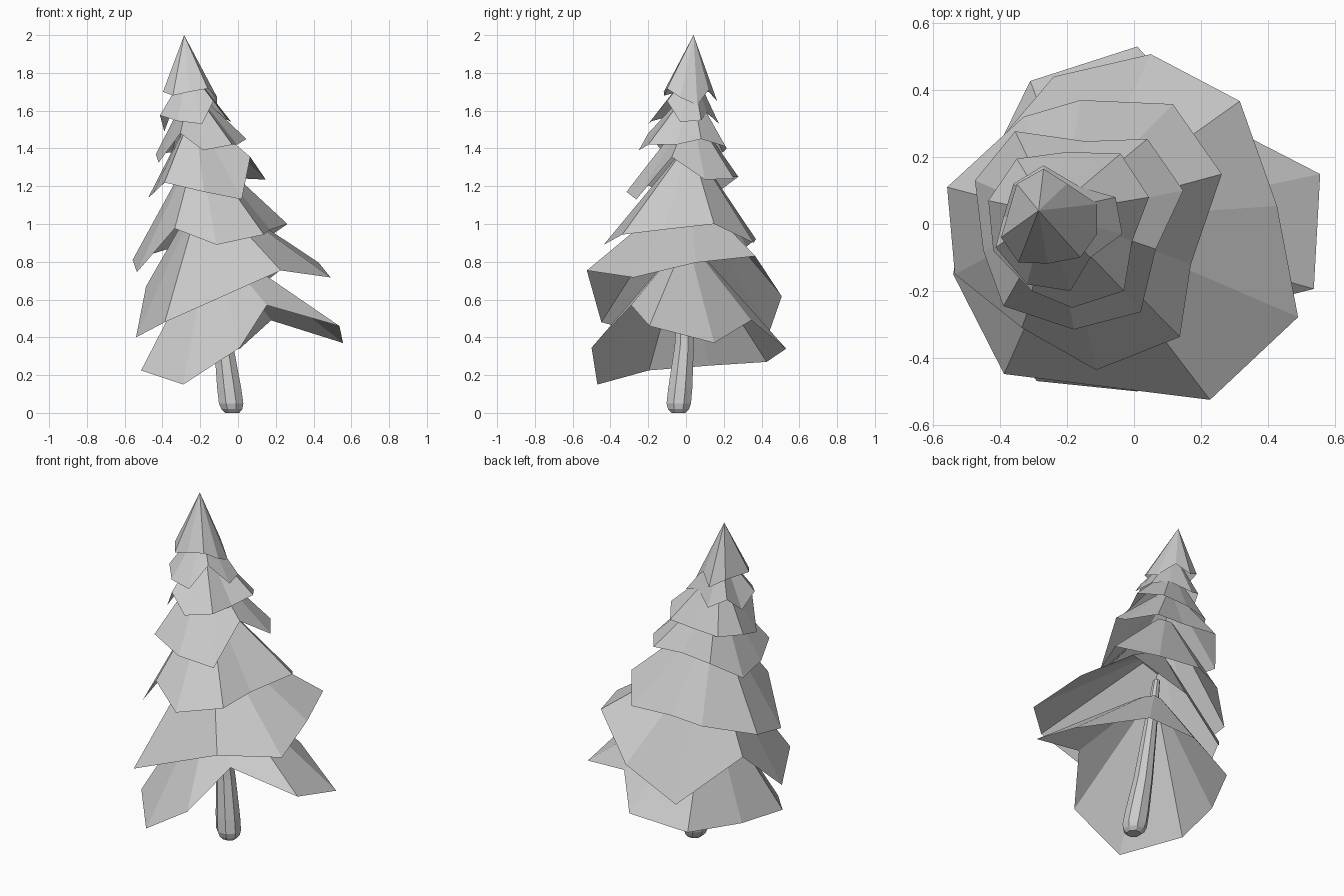
import bpy
import bmesh
from math import cos, sin, tau
from mathutils import Vector


def finish(bm, name):
    bmesh.ops.recalc_face_normals(bm, faces=bm.faces)
    me = bpy.data.meshes.new(name)
    bm.to_mesh(me)
    bm.free()
    bpy.context.collection.objects.link(bpy.data.objects.new(name, me))


def axis(z):
    # leaning centre line of the tree
    return Vector((-0.03 - 0.1275 * z, -0.03 + 0.035 * z, z))


def skirt(name, top, rim, cut=0.15):
    # open-bottomed cone of flat facets with a ragged rim; hidden tips are cut off and capped
    bm = bmesh.new()
    tip = axis(top)
    n = len(rim)
    ring = [bm.verts.new(p) for p in rim]
    if cut:
        cap = [bm.verts.new(tip.lerp(Vector(p), cut)) for p in rim]
        bm.faces.new(cap)
        for i in range(n):
            j = (i + 1) % n
            bm.faces.new((ring[i], ring[j], cap[j], cap[i]))
    else:
        apex = bm.verts.new(tip)
        for i in range(n):
            bm.faces.new((ring[i], ring[(i + 1) % n], apex))
    finish(bm, name)


def trunk(name, profile, sides=8):
    # stacked rings: height, radius, sideways shift in y from the centre line
    bm = bmesh.new()
    rings = []
    for z, r, dy in profile:
        c = axis(z)
        rings.append([bm.verts.new((c.x + r * cos(tau * (i + .5) / sides),
                                    c.y + dy + r * sin(tau * (i + .5) / sides), z))
                      for i in range(sides)])
    for lo, hi in zip(rings, rings[1:]):
        for i in range(sides):
            j = (i + 1) % sides
            bm.faces.new((lo[i], lo[j], hi[j], hi[i]))
    bm.faces.new(rings[0])
    bm.faces.new(rings[-1])
    finish(bm, name)


# trunk with a rounded foot
trunk("trunk", [(0, .04, -.01), (.02, .06, -.01), (.05, .07, -.01), (.13, .069, -.005),
                (.35, .055, .008), (.7, .038, .005), (1.0, .02, 0)])

# foliage, bottom to top; rims run anticlockwise seen from above
skirt("foliage_bottom", .93, [
    (.556, .149, .37), (.175, .345, .49), (.01, .53, .34), (-.31, .427, .27), (-.46, .12, .25),
    (-.513, -.196, .225), (-.29, -.469, .15), (.01, -.5, .345), (.153, -.29, .57), (.537, -.194, .46)])
skirt("foliage_lower", 1.2, [
    (.427, .054, .796), (.316, .367, .83), (.05, .507, .617), (-.24, .44, .426), (-.487, .15, .67),
    (-.54, -.15, .40), (-.388, -.448, .48), (.227, -.525, .754), (.49, -.278, .717)])
skirt("foliage_mid_lower", 1.44, [
    (.262, .149, 1.0), (.116, .358, .9), (-.16, .37, .92), (-.33, .32, .88), (-.558, .11, .81),
    (-.535, -.15, .745), (-.335, -.31, .976), (-.113, -.436, .89), (.137, -.337, .944), (.17, -.12, .97)])
skirt("foliage_middle", 1.61, [
    (.147, .1, 1.235), (.04, .254, 1.24), (-.145, .247, 1.25), (-.355, .277, 1.25), (-.475, .13, 1.14),
    (-.45, -.08, 1.16), (-.39, -.245, 1.22), (-.18, -.315, 1.17), (.02, -.263, 1.13), (.065, -.075, 1.355)])
skirt("foliage_mid_upper", 1.73, [
    (.045, .08, 1.45), (-.04, .21, 1.41), (-.2, .215, 1.4), (-.35, .195, 1.38), (-.435, .07, 1.37),
    (-.42, -.08, 1.325), (-.305, -.2, 1.48), (-.185, -.25, 1.39), (-.03, -.2, 1.42), (-.005, -.05, 1.42)])
skirt("foliage_upper", 1.83, [
    (-.055, .08, 1.55), (-.16, .11, 1.59), (-.27, .175, 1.53), (-.36, .12, 1.58), (-.39, .02, 1.49),
    (-.413, -.07, 1.575), (-.32, -.18, 1.545), (-.19, -.2, 1.53), (-.13, -.1, 1.65), (-.035, -.03, 1.54)])
skirt("foliage_tip", 2.0, [
    (-.11, .06, 1.63), (-.2, .12, 1.71), (-.27, .165, 1.65), (-.35, .12, 1.7),
    (-.397, -.04, 1.7), (-.345, -.115, 1.68), (-.257, -.118, 1.7), (-.16, -.1, 1.717),
    (-.11, -.03, 1.67)], cut=0)
